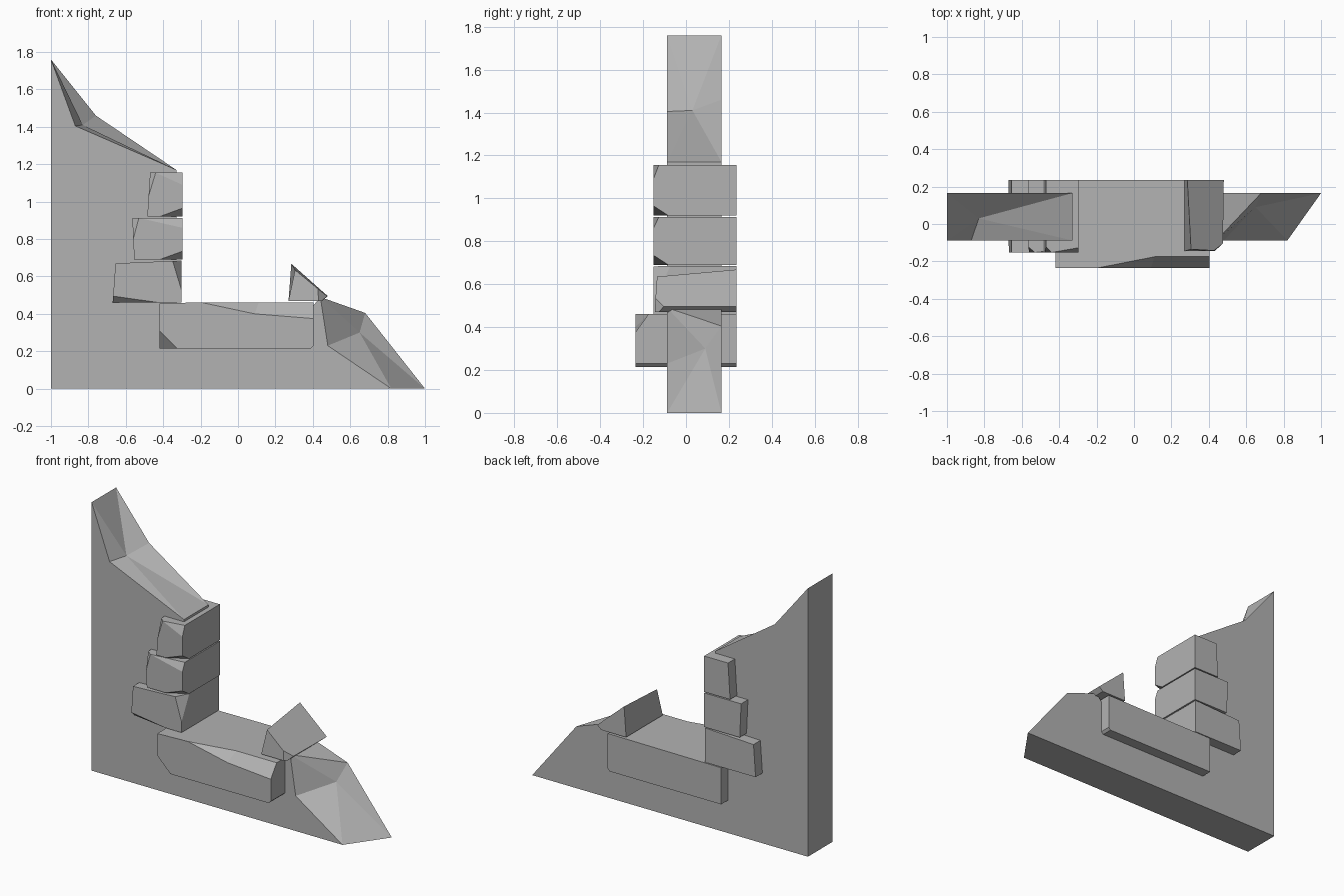
import bpy, bmesh
from mathutils import Vector

if "Cube" in bpy.data.objects:
    bpy.data.objects.remove(bpy.data.objects["Cube"])

# Dark grey stone
stone_mat = bpy.data.materials.new("dark_stone")
stone_mat.diffuse_color = (.45, .45, .45, 1)
stone_mat.use_nodes = True
stone_mat.node_tree.nodes["Principled BSDF"].inputs["Base Color"].default_value = stone_mat.diffuse_color


def finish(bm, name):
    bmesh.ops.recalc_face_normals(bm, faces=bm.faces)
    mesh = bpy.data.meshes.new(name)
    bm.to_mesh(mesh)
    bm.free()
    mesh.materials.append(stone_mat)
    obj = bpy.data.objects.new(name, mesh)
    bpy.context.collection.objects.link(obj)
    return obj


def solid(points, faces):
    """Flat-faced solid from named points."""
    bm = bmesh.new()
    v = {k: bm.verts.new(p) for k, p in points.items()}
    for f in faces:
        bm.faces.new([v[k] for k in f])
    bmesh.ops.recalc_face_normals(bm, faces=bm.faces)
    return bm


def prism(profile, y0, y1):
    """Extrude an (x, z) profile along y."""
    bm = bmesh.new()
    face = bm.faces.new([bm.verts.new((x, y0, z)) for x, z in profile])
    ext = bmesh.ops.extrude_face_region(bm, geom=[face], use_keep_orig=True)["geom"]
    bmesh.ops.translate(bm, vec=(0, y1 - y0, 0),
                        verts=[e for e in ext if isinstance(e, bmesh.types.BMVert)])
    bmesh.ops.recalc_face_normals(bm, faces=bm.faces)
    return bm


def chip(bm, p, q, r):
    """Slice off a corner with the plane through three points."""
    p, q, r = Vector(p), Vector(q), Vector(r)
    n = (q - p).cross(r - p).normalized()
    centre = sum((v.co for v in bm.verts), Vector()) / len(bm.verts)
    if n.dot(centre - p) > 0:
        n = -n
    cut = bmesh.ops.bisect_plane(bm, geom=bm.verts[:] + bm.edges[:] + bm.faces[:],
                                 plane_co=p, plane_no=n, clear_outer=True)["geom_cut"]
    edges = [e for e in cut if isinstance(e, bmesh.types.BMEdge)]
    bmesh.ops.holes_fill(bm, edges=edges, sides=0)
    bmesh.ops.recalc_face_normals(bm, faces=bm.faces)


# Broken wall slab: front outline, back outline, chipped top and toe
F, B = -0.088, 0.165
front = dict(a=(-1, 0), j=(.82, 0), i=(.48, .23), h=(.44, .49), s=(.4, .44),
             t=(-.33, .44), f=(-.33, 1.17), c=(-.87, 1.405), k=(-1, 1.76))
back = dict(front, j=(1, 0), i=(.68, .405), c=(-.76, 1.46))
pts = {k: (x, F, z) for k, (x, z) in front.items()}
pts.update({k.upper(): (x, B, z) for k, (x, z) in back.items()})
pts["p"] = (.65, .09, .30)
pts["d"] = (-.83, .03, 1.41)
ring = "ajihstfck"
faces = [ring, ring.upper()]
faces += [u + w + w.upper() + u.upper() for u, w in ("aj", "hs", "st", "tf", "ka")]
faces.append("hHI")
for hub, loop in (("p", "jihIJ"), ("d", "kcfFCK")):
    faces += [hub + u + w for u, w in zip(loop, loop[1:] + loop[0])]
finish(solid(pts, faces), "wall_slab")

# Long bench stone with a chipped front top edge
y0, y1 = -.236, .236
front = dict(a=(-.42, .215), b=(.388, .215), c=(.403, .23), d=(.403, .375),
             e=(.09, .4), f=(-.2, .462), g=(-.42, .455))
pts = {k: (x, y0, z) for k, (x, z) in front.items()}
pts.update(D=(.403, -.175, .46), E=(.11, -.175, .46))
back = dict(A=front["a"], B=front["b"], C=front["c"], H=(.403, .46), G=front["g"])
pts.update({k: (x, y1, z) for k, (x, z) in back.items()})
bench = solid(pts, ["abcdefg", "ABCHG", "abBA", "bcCB", "cdDHC", "deED",
                    "efE", "fgGHDE", "gaAG"])
chip(bench, (-.42, y0, .31), (-.325, y0, .215), (-.42, y0 + .08, .215))
finish(bench, "bench_stone")

# Stacked stones: profile and corner chips
y, r = -.152, -.297
stones = [
    ([(-.67, .46), (-.303, .46), (-.303, .685), (-.655, .67)],
     [((-.67, y, .495), (-.42, y, .46), (-.67, y + .04, .46)),
      ((-.35, y, .685), (-.303, y, .53), (-.303, y + .08, .685))]),
    ([(-.555, .69), (r, .69), (r, .913), (-.565, .913)],
     [((-.42, y, .69), (r, y, .735), (r, y + .07, .69)),
      ((-.53, y, .913), (r, y, .86), (r, y + .025, .913)),
      ((-.53, y, .913), (-.56, y, .8), (-.565, y + .03, .913))]),
    ([(-.485, .92), (r, .92), (r, 1.155), (-.47, 1.155)],
     [((-.42, y, .92), (r, y, .965), (r, y + .07, .92)),
      ((-.44, y, 1.155), (r, y, 1.09), (r, y + .025, 1.155)),
      ((-.44, y, 1.155), (-.478, y, 1.03), (-.47, y + .03, 1.155))]),
]
for n, (profile, chips) in enumerate(stones):
    bm = prism(profile, y, .236)
    for c in chips:
        chip(bm, *c)
    finish(bm, f"stacked_stone_{n + 1}")

# Fallen wedge stone with a slanted ridge and a chipped corner
pts = dict(a=(.27, -.145, .47), b=(.45, -.145, .47), c=(.475, -.145, .495), d=(.305, -.135, .635),
           A=(.27, .235, .47), B=(.45, .235, .47), C=(.48, .235, .495), D=(.285, .235, .668))
wedge = solid(pts, ["abcd", "ABCD", "abBA", "bcCB", "cdDC", "daAD"])
chip(wedge, (.43, -.145, .47), (.48, -.1, .495), (.425, -.145, .53))
finish(wedge, "fallen_wedge_stone")
